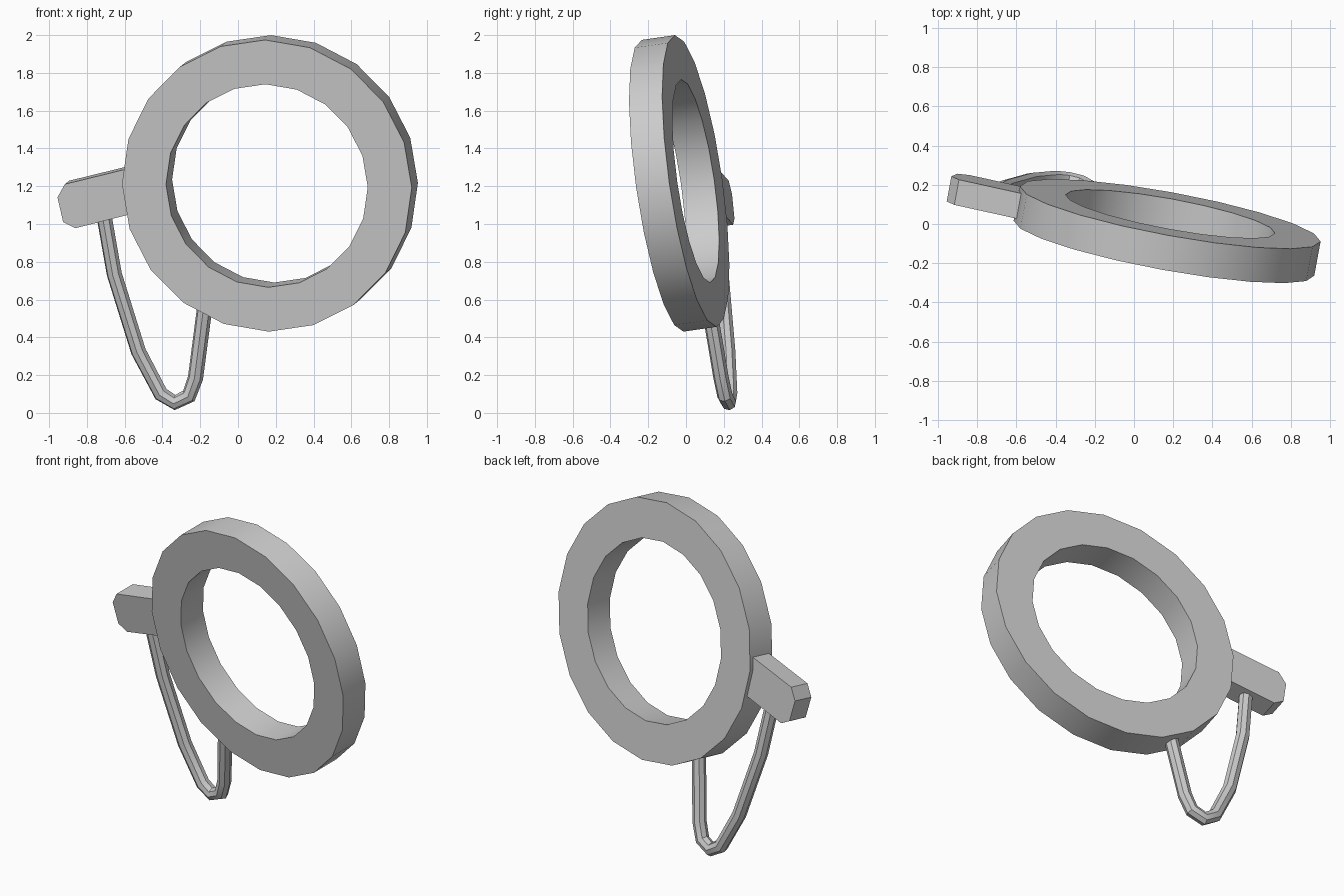
import bpy, bmesh, math
from mathutils import Vector, Matrix

old = bpy.data.objects.get("Cube")
if old:
    bpy.data.objects.remove(old)

# One plain grey for every part
grey = bpy.data.materials.new("plain_grey")
grey.use_nodes = True
COLOUR = (0.6, 0.6, 0.6, 1)
grey.diffuse_color = COLOUR
grey.node_tree.nodes["Principled BSDF"].inputs["Base Color"].default_value = COLOUR

# Tilted frame shared by all parts: axis runs front to back through the ring
centre = Vector((0.169, -0.036, 1.215))
axis = Vector((0.18, 0.974, 0.141)).normalized()
side = Vector((1, -0.183, -0.013))
side = (side - axis * side.dot(axis)).normalized()
up = side.cross(axis)


def on_plane(x, z, depth=0):
    """Point of the tilted middle plane at x, z, moved along the axis."""
    dx, dz = x - centre.x, z - centre.z
    y = centre.y - (axis.x * dx + axis.z * dz) / axis.y
    return Vector((x, y, z)) + axis * depth


def finish(obj):
    obj.data.materials.clear()
    obj.data.materials.append(grey)
    bpy.ops.object.select_all(action='DESELECT')
    obj.select_set(True)
    bpy.context.view_layer.objects.active = obj
    bpy.ops.object.shade_smooth_by_angle(angle=math.radians(30))


def mesh_object(name, bm):
    bmesh.ops.recalc_face_normals(bm, faces=bm.faces)
    mesh = bpy.data.meshes.new(name)
    bm.to_mesh(mesh)
    bm.free()
    obj = bpy.data.objects.new(name, mesh)
    bpy.context.collection.objects.link(obj)
    finish(obj)


# Ring: rectangular section swept round twenty sides
SIDES, OUTER, INNER, HALF = 20, 0.78, 0.543, 0.09
bm = bmesh.new()
loops = []
for i in range(SIDES):
    a = math.tau * i / SIDES
    spoke = side * math.cos(a) + up * math.sin(a)
    section = ((OUTER, -HALF), (OUTER, HALF), (INNER, HALF), (INNER, -HALF))
    loops.append([bm.verts.new(centre + spoke * r + axis * d) for r, d in section])
for i in range(SIDES):
    a, b = loops[i], loops[(i + 1) % SIDES]
    for k in range(4):
        n = (k + 1) % 4
        bm.faces.new((a[k], a[n], b[n], b[k]))
mesh_object("ring", bm)

# Side bar: chamfered outline extruded through the thickness
outline = [(-0.55, 1.307), (-0.905, 1.22), (-0.944, 1.15),
           (-0.914, 1.02), (-0.85, 0.987), (-0.55, 1.063)]
bm = bmesh.new()
face = bm.faces.new([bm.verts.new(on_plane(x, z, -0.066)) for x, z in outline])
moved = bmesh.ops.extrude_face_region(bm, geom=[face])["geom"]
bmesh.ops.translate(bm, vec=axis * 0.132,
                    verts=[v for v in moved if isinstance(v, bmesh.types.BMVert)])
mesh_object("side_bar", bm)

# Hanging cord: round tube from the bar to the bottom of the ring
path = [(-0.712, 1.06), (-0.655, 0.735), (-0.527, 0.325), (-0.408, 0.1),
        (-0.334, 0.055), (-0.26, 0.09), (-0.225, 0.185), (-0.176, 0.56)]
curve = bpy.data.curves.new("cord", 'CURVE')
curve.dimensions = '3D'
curve.bevel_depth = 0.041
curve.bevel_resolution = 2
curve.use_fill_caps = True
spline = curve.splines.new('POLY')
spline.points.add(len(path) - 1)
for point, (x, z) in zip(spline.points, path):
    point.co = (*on_plane(x, z), 1)
cord = bpy.data.objects.new("cord", curve)
bpy.context.collection.objects.link(cord)
bpy.ops.object.select_all(action='DESELECT')
cord.select_set(True)
bpy.context.view_layer.objects.active = cord
bpy.ops.object.convert(target='MESH')
cord = bpy.context.view_layer.objects.active
cord.name = "cord"
finish(cord)
